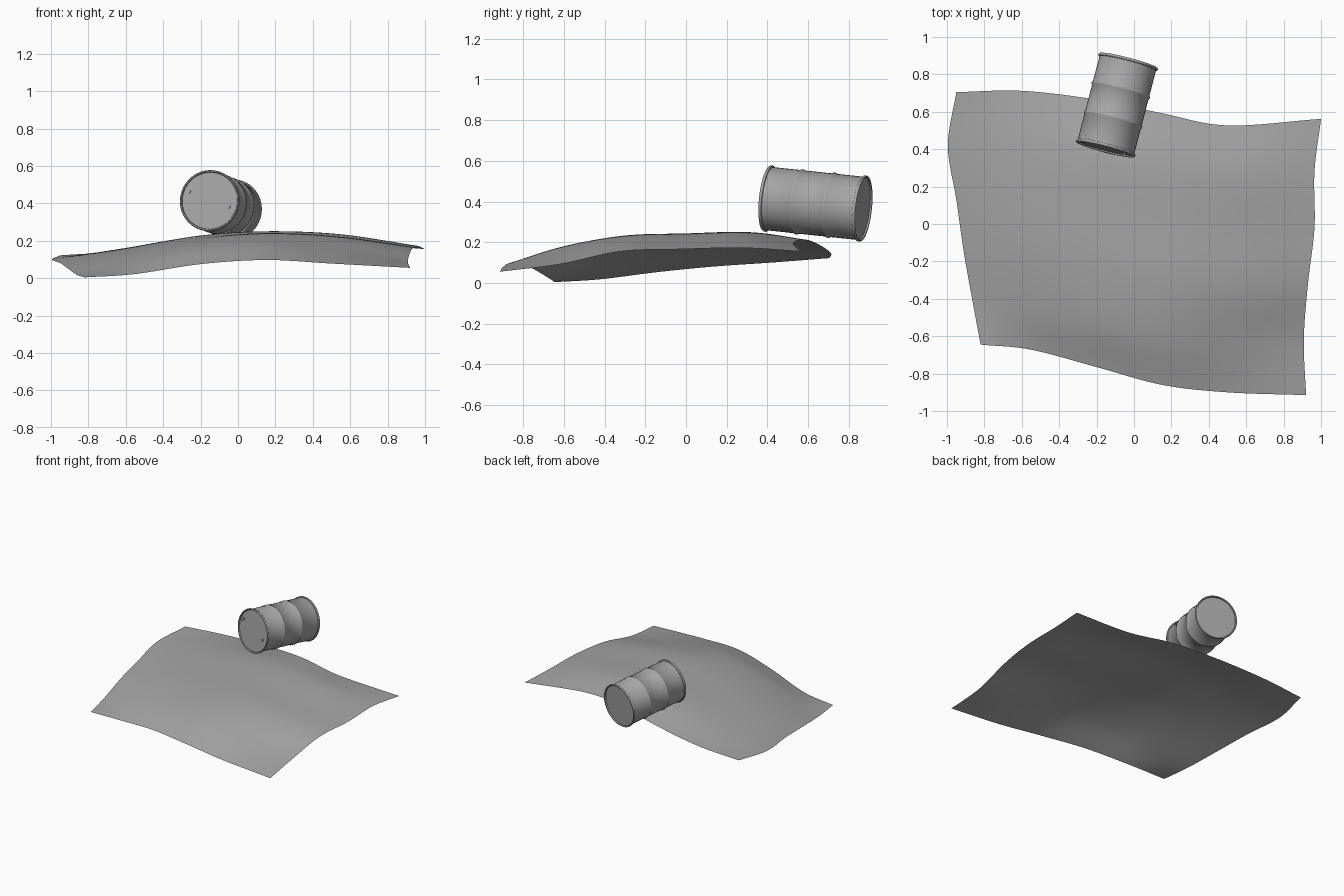
import bpy, bmesh, math
from mathutils import Vector, Matrix

if "Cube" in bpy.data.objects:
    bpy.data.objects.remove(bpy.data.objects["Cube"])


def material(name, v):
    m = bpy.data.materials.new(name)
    m.diffuse_color = (v, v, v, 1)
    m.use_nodes = True
    m.node_tree.nodes["Principled BSDF"].inputs["Base Color"].default_value = m.diffuse_color
    return m


grey = material("plain grey", 0.38)


def finish(name, bm, angle):
    me = bpy.data.meshes.new(name)
    bm.to_mesh(me)
    bm.free()
    ob = bpy.data.objects.new(name, me)
    bpy.context.collection.objects.link(ob)
    me.materials.append(grey)
    bpy.ops.object.select_all(action='DESELECT')
    ob.select_set(True)
    bpy.context.view_layer.objects.active = ob
    bpy.ops.object.shade_smooth_by_angle(angle=math.radians(angle))
    return ob


def spline(pts, t):
    """Smooth curve through the points, t from 0 to 1."""
    p = [2 * pts[0] - pts[1]] + pts + [2 * pts[-1] - pts[-2]]
    s = t * (len(pts) - 1)
    i = min(int(s), len(pts) - 2)
    f = s - i
    a, b, c, d = p[i:i + 4]
    return 0.5 * (2 * b + (c - a) * f + (2 * a - 5 * b + 4 * c - d) * f * f
                  + (3 * b - a - 3 * c + d) * f ** 3)


# Ground sheet: rows from front to back, points from left to right
rows = [
    [(-.82, -.645, .004), (-.55, -.672, .022), (-.2, -.765, .075),
     (.15, -.86, .097), (.5, -.9, .078), (.92, -.915, .055)],
    [(-.862, -.42, .018), (-.56, -.46, .08), (-.2, -.53, .155),
     (.15, -.6, .18), (.52, -.63, .145), (.908, -.62, .092)],
    [(-.91, -.15, .052), (-.57, -.18, .13), (-.2, -.25, .2),
     (.15, -.3, .232), (.53, -.33, .212), (.93, -.32, .155)],
    [(-.95, .13, .08), (-.58, .1, .155), (-.2, .04, .218),
     (.15, 0, .243), (.54, -.03, .225), (.965, -.02, .166)],
    [(-.995, .42, .1), (-.59, .42, .163), (-.2, .37, .226),
     (.15, .32, .249), (.54, .27, .234), (.965, .28, .172)],
    [(-.95, .705, .122), (-.6, .712, .145), (-.2, .665, .182),
     (.15, .592, .212), (.5, .527, .197), (1, .562, .155)],
]
rows = [[Vector(p) for p in r] for r in rows]
N = 48
bm = bmesh.new()
grid = []
for j in range(N + 1):
    grid.append([bm.verts.new(spline([spline(r, i / N) for r in rows], j / N))
                 for i in range(N + 1)])
for j in range(N):
    for i in range(N):
        bm.faces.new((grid[j][i], grid[j][i + 1], grid[j + 1][i + 1], grid[j + 1][i]))
finish("ground_sheet", bm, 60)

# Barrel placement: local z runs from the front lid to the back lid
front = Vector((-.153, .4, .415))
back = Vector((-.03, .872, .365))
axis = back - front
L = axis.length
az = axis.normalized()
ax = Vector((1, 0, 0))
ax = (ax - az * ax.dot(az)).normalized()
ay = az.cross(ax)
place = Matrix((ax, ay, az)).transposed().to_4x4()
place.translation = front

# Barrel profile (radius, distance): recessed lids, rolled rims, two ribs
R, B = .164, .156
half = [(0, .008), (.152, .008), (.155, 0), (.161, -.001), (R, .004),
        (R, .009), (.161, .013), (B, .014)]
for k in (L / 3,):
    half += [(B, k - .010), (.161, k - .004), (.161, k + .004), (B, k + .010)]
profile = half + [(r, L - z) for r, z in reversed(half)]
SEG = 40
bm = bmesh.new()
rings = []
for r, z in profile:
    if r == 0:
        rings.append([bm.verts.new((0, 0, z))] * SEG)
    else:
        rings.append([bm.verts.new((r * math.cos(a), r * math.sin(a), z))
                      for a in (2 * math.pi * s / SEG for s in range(SEG))])
for lo, hi in zip(rings, rings[1:]):
    for s in range(SEG):
        t = (s + 1) % SEG
        quad = list(dict.fromkeys((lo[s], lo[t], hi[t], hi[s])))
        bm.faces.new(quad)
bmesh.ops.recalc_face_normals(bm, faces=bm.faces)
bm.transform(place)
finish("barrel", bm, 40)

# Two filler caps on the front lid
for name, dx, dz, r in (("large_filler_cap", -.118, .055, .014),
                        ("small_filler_cap", .105, -.035, .009)):
    bm = bmesh.new()
    bmesh.ops.create_cone(bm, cap_ends=True, segments=12, radius1=r, radius2=r, depth=.008)
    # local y of the lid points down
    sign = 1 if ay.z > 0 else -1
    bm.transform(place @ Matrix.Translation((dx, sign * dz, .005)))
    finish(name, bm, 40)
